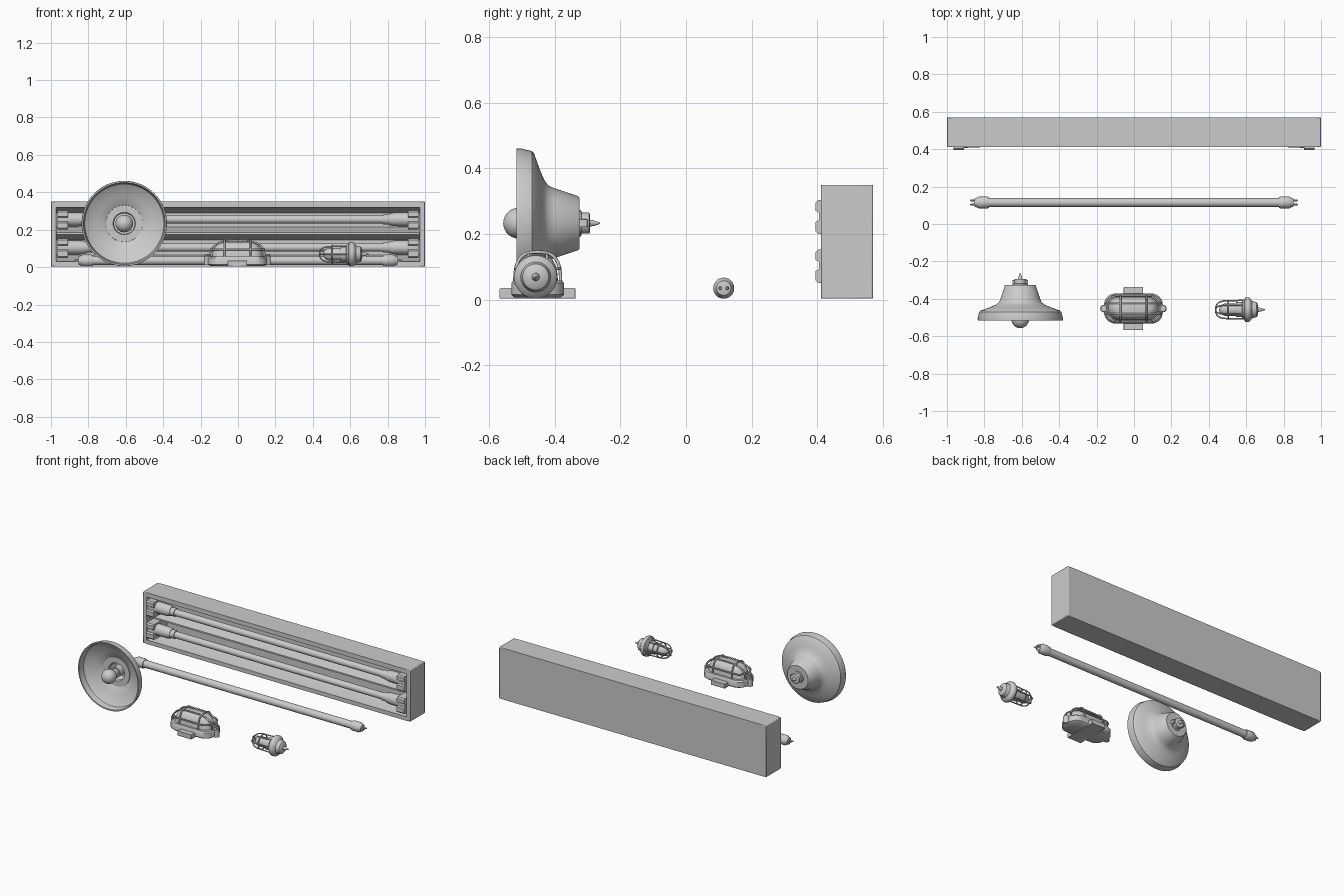
import bpy, bmesh, math
from mathutils import Vector

if "Cube" in bpy.data.objects:
    bpy.data.objects.remove(bpy.data.objects["Cube"])


def make(name, bm, smooth=True, bevel=0):
    bmesh.ops.remove_doubles(bm, verts=bm.verts, dist=1e-5)
    bmesh.ops.recalc_face_normals(bm, faces=bm.faces)
    me = bpy.data.meshes.new(name)
    bm.to_mesh(me)
    bm.free()
    ob = bpy.data.objects.new(name, me)
    bpy.context.collection.objects.link(ob)
    for o in bpy.context.selected_objects:
        o.select_set(False)
    bpy.context.view_layer.objects.active = ob
    ob.select_set(True)
    if bevel:
        m = ob.modifiers.new("bevel", 'BEVEL')
        m.width, m.segments = bevel, 2
    if smooth:
        bpy.ops.object.shade_smooth_by_angle(angle=math.radians(35))
    return ob


def loft(name, rings, caps=True, closed=False, bevel=0):
    """Skin equal-length rings of points."""
    bm = bmesh.new()
    vs = [[bm.verts.new(p) for p in ring] for ring in rings]
    n = len(vs[0])
    for i in range(len(vs) if closed else len(vs) - 1):
        a, b = vs[i], vs[(i + 1) % len(vs)]
        for j in range(n):
            k = (j + 1) % n
            bm.faces.new((a[j], a[k], b[k], b[j]))
    if caps and not closed:
        bm.faces.new(vs[0])
        bm.faces.new(vs[-1])
    return make(name, bm, bevel=bevel)


def lathe(name, prof, axis, o, n=40, closed=False):
    """Revolve (distance along axis, radius) pairs about an axis through o."""
    rings = []
    for t, r in prof:
        r = max(r, 1e-4)
        ring = []
        for j in range(n):
            a = 2 * math.pi * j / n
            c, s = r * math.cos(a), r * math.sin(a)
            p = {'X': (t, c, s), 'Y': (c, t, s), 'Z': (c, s, t)}[axis]
            ring.append(Vector(p) + Vector(o))
        rings.append(ring)
    return loft(name, rings, closed=closed)


def extrude_x(name, prof, x0, x1, bevel=0):
    return loft(name, [[(x, y, z) for y, z in prof] for x in (x0, x1)], bevel=bevel)


def box(name, x0, x1, y0, y1, z0, z1, bevel=0.003):
    return extrude_x(name, [(y0, z0), (y1, z0), (y1, z1), (y0, z1)], x0, x1, bevel)


def wire(name, pts, r=0.005, cyclic=False):
    cu = bpy.data.curves.new(name, 'CURVE')
    cu.dimensions, cu.bevel_depth, cu.bevel_resolution = '3D', r, 2
    cu.use_fill_caps = True
    sp = cu.splines.new('POLY')
    sp.points.add(len(pts) - 1)
    for p, q in zip(sp.points, pts):
        p.co = (*q, 1)
    sp.use_cyclic_u = cyclic
    ob = bpy.data.objects.new(name, cu)
    bpy.context.collection.objects.link(ob)
    for o in bpy.context.selected_objects:
        o.select_set(False)
    bpy.context.view_layer.objects.active = ob
    ob.select_set(True)
    bpy.ops.object.convert(target='MESH')
    bpy.ops.object.shade_smooth_by_angle(angle=math.radians(50))


def round_rect(hx, hy, r, z, cx, cy, n=8):
    r = min(r, hx * .99, hy * .99)
    pts = []
    for q, (sx, sy) in enumerate(((1, 1), (-1, 1), (-1, -1), (1, -1))):
        for i in range(n + 1):
            a = math.pi / 2 * (q + i / n)
            pts.append((cx + sx * (hx - r) + r * math.cos(a),
                        cy + sy * (hy - r) + r * math.sin(a), z))
    return pts


# Twin strip fixture: housing with two troughs, end plates
trough = [(.57, .003), (.57, .35), (.412, .35), (.412, .32), (.43, .32), (.54, .29),
          (.54, .215), (.435, .185), (.435, .175), (.54, .145), (.54, .065),
          (.43, .03), (.412, .03), (.412, .003)]
extrude_x("fixture_housing", trough, -.975, .975)
for s in (-1, 1):
    box("fixture_end_plate", min(s * .97, s), max(s * .97, s), .412, .57, .003, .35, .004)

# Fixture tubes with holders and end blocks
for z in (.255, .105):
    half = [(0, .022), (.775, .022), (.775, .027), (.82, .027)]
    full = [(-t, r) for t, r in reversed(half[1:])] + half[1:]
    lathe("fixture_tube", full, 'X', (0, .445, z))
    for s in (-1, 1):
        lathe("tube_holder", [(s * .805, .03), (s * .83, .036), (s * .915, .038)], 'X', (0, .445, z))
        prof = [(.545, z - .055), (.545, z + .048), (.403, z + .048), (.395, z + .04),
                (.395, z + .016), (.405, z + .01), (.405, z - .012), (.395, z - .018),
                (.395, z - .047), (.403, z - .055)]
        extrude_x("tube_end_block", prof, s * .91, s * .965)

# Loose tube with end caps and pins
half = [(.775, .024), (.775, .029), (.785, .032), (.83, .032), (.838, .027), (.852, .022), (.854, .016)]
full = [(-t, r) for t, r in reversed(half)] + half
lathe("loose_tube", full, 'X', (0, .115, .035))
for s in (-1, 1):
    for d in (-.011, .011):
        lathe("tube_pin", [(s * .84, .005), (s * .87, .005), (s * .876, .003)], 'X',
              (0, .115 + d, .035), 12)

# Dish lamp: shade shell, socket, cable stub, bulb
L = (-.608, 0, .233)
outer = [(-.516, .219), (-.516, .227), (-.505, .228), (-.47, .22), (-.463, .212), (-.445, .162),
         (-.432, .132), (-.42, .115), (-.40, .106), (-.33, .083), (-.325, .078), (-.325, .0)]
inner = [(-.34, .0), (-.34, .07), (-.425, .098), (-.436, .118), (-.448, .145), (-.47, .203), (-.478, .212)]
lathe("lamp_shade", outer + inner, 'Y', L, 64, closed=True)
lathe("lamp_inner_ring", [(-.42, .055), (-.43, .06), (-.43, .098), (-.41, .1), (-.41, .055)], 'Y', L, 48, closed=True)
lathe("lamp_socket", [(-.33, .04), (-.32, .04), (-.318, .032), (-.295, .032), (-.293, .028),
                      (-.293, .011), (-.28, .008), (-.262, .002)], 'Y', L, 32)
for s in (-1, 1):
    x = L[0] + s * .036
    box("lamp_socket_fin", x - .006, x + .006, -.33, -.30, L[2] - .012, L[2] + .012, .002)
bulb = [(-.51 - .047 * math.cos(math.pi * i / 16), .047 * math.sin(math.pi * i / 16)) for i in range(13)]
lathe("lamp_bulb", bulb + [(-.46, .026), (-.44, .026), (-.44, .034), (-.33, .034)], 'Y', L, 32)

# Bulkhead light: base, mounting tabs, lugs, lens
bx, by = -.003, -.452
loft("bulkhead_base", [round_rect(hx, hy, .06, z, bx, by) for hx, hy, z in
     ((.145, .07, .006), (.157, .08, .015), (.157, .08, .05), (.152, .075, .058), (.138, .064, .058))])
box("bulkhead_tab", bx - .052, bx + .052, by - .116, by + .116, .003, .035)
for s in (-1, 1):
    lathe("bulkhead_lug", [(.01, .02), (.058, .02), (.062, .016)], 'Z', (bx + s * .158, by, 0), 20)
    lathe("bulkhead_screw", [(.06, .009), (.07, .009)], 'Z', (bx + s * .165, by, 0), 6)
loft("bulkhead_lens", [round_rect(hx, hy, .055, z, bx, by) for hx, hy, z in
     ((.135, .062, .055), (.132, .06, .08), (.122, .054, .105), (.108, .045, .122),
      (.09, .033, .131), (.07, .02, .134))])


# Bulkhead wire cage
def arch(h, n=16):
    """Flattened half-hoop from -h to h."""
    out = []
    for i in range(n + 1):
        a = math.pi * i / n
        c, s = math.cos(a), math.sin(a)
        out.append((-math.copysign(abs(c) ** .7, c) * h, .05 + .095 * max(s, 0) ** .7))
    return out


for d in (-.07, .07):
    wire("cage_cross_hoop", [(bx + d, by + u, z) for u, z in arch(.07)])
for d in (-.028, .028):
    wire("cage_long_hoop", [(bx + u, by + d, z - .003) for u, z in arch(.147)])
wire("cage_ring", round_rect(.143, .068, .055, .095, bx, by), cyclic=True)

# Small caged lamp: body, glass, wires
S = (0, -.458, .069)
lathe("small_lamp_body", [(.578, .045), (.583, .052), (.59, .054), (.594, .064), (.598, .066), (.614, .066),
                          (.62, .062), (.632, .046), (.655, .04), (.66, .034), (.664, .012), (.68, .009),
                          (.70, .002)], 'X', S, 32)
lathe("small_lamp_glass", [(.455, 0), (.458, .015), (.468, .026), (.485, .033), (.545, .033),
                           (.545, .04), (.585, .04)], 'X', S, 32)
cage = [(.595, .05), (.48, .047), (.458, .041), (.444, .03), (.438, .016), (.437, .008)]
for k in range(6):
    a = math.pi / 3 * k
    wire("small_cage_wire", [(x, S[1] + r * math.cos(a), S[2] + r * math.sin(a)) for x, r in cage], .004)
for x, r in ((.505, .048), (.438, .012)):
    wire("small_cage_ring", [(x, S[1] + r * math.cos(math.tau * i / 24), S[2] + r * math.sin(math.tau * i / 24))
                             for i in range(24)], .004, True)
